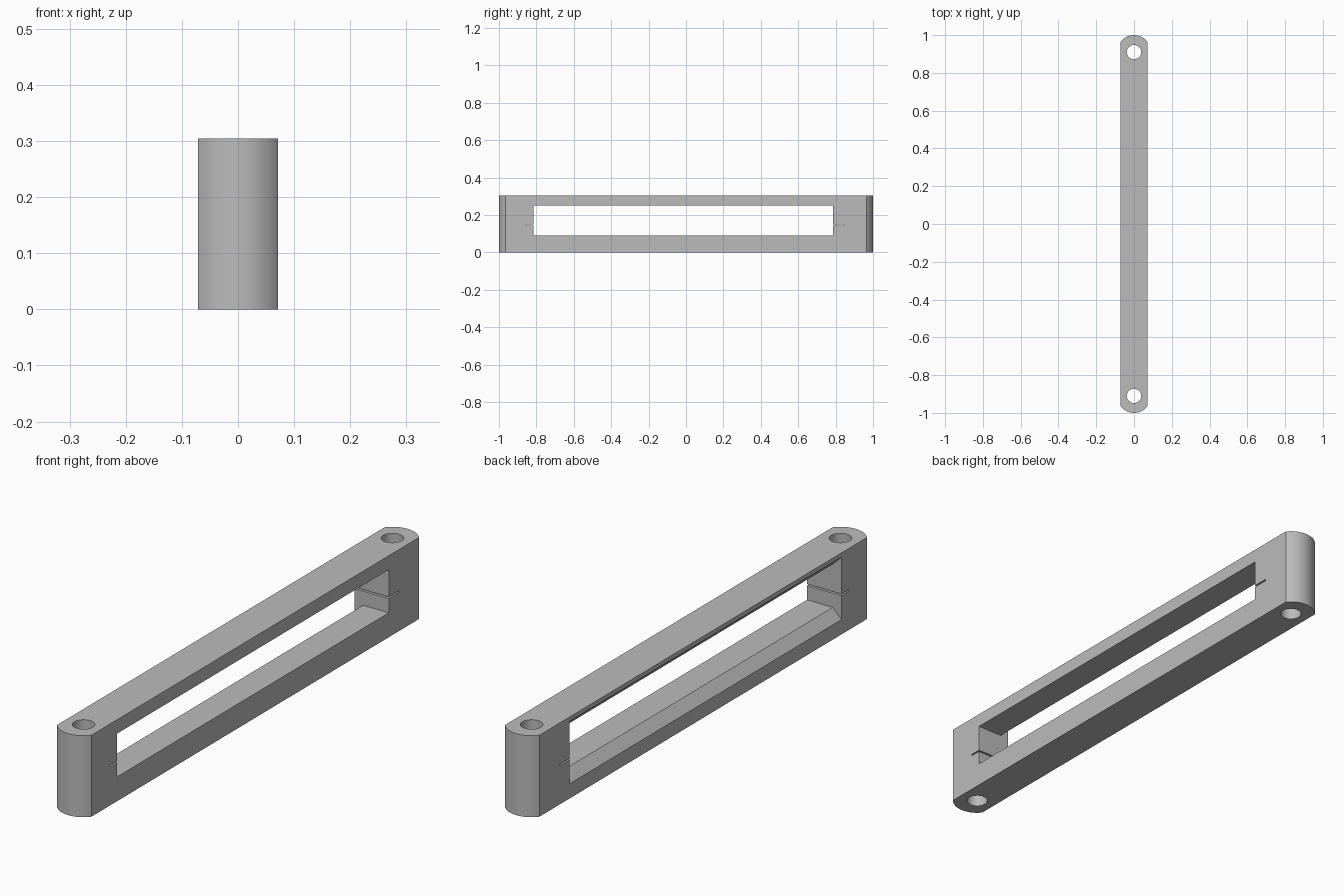
import bpy
import bmesh
from math import asin, sin, cos, pi, radians
from mathutils import Matrix

cube = bpy.data.objects.get("Cube")
if cube:
    bpy.data.objects.remove(cube, do_unlink=True)

HALF_WIDTH = 0.071
HEIGHT = 0.304
HOLE_Y = 0.91
END_RADIUS = 0.09

grey = bpy.data.materials.new("plain grey")
grey.use_nodes = True
colour = (0.5, 0.5, 0.5, 1)
grey.diffuse_color = colour
grey.node_tree.nodes["Principled BSDF"].inputs["Base Color"].default_value = colour


def prism(name, points, depth):
    """Extrude a closed 3D outline along the given vector."""
    bm = bmesh.new()
    face = bm.faces.new([bm.verts.new(p) for p in points])
    extruded = bmesh.ops.extrude_face_region(bm, geom=[face])["geom"]
    moved = [g for g in extruded if isinstance(g, bmesh.types.BMVert)]
    bmesh.ops.translate(bm, verts=moved, vec=depth)
    bmesh.ops.recalc_face_normals(bm, faces=bm.faces)
    mesh = bpy.data.meshes.new(name)
    bm.to_mesh(mesh)
    bm.free()
    mesh.materials.append(grey)
    obj = bpy.data.objects.new(name, mesh)
    bpy.context.collection.objects.link(obj)
    return obj


def cut(target, cutter):
    """Subtract the cutter from the target, then discard it."""
    mod = target.modifiers.new("cut", "BOOLEAN")
    mod.operation = "DIFFERENCE"
    mod.solver = "EXACT"
    mod.object = cutter
    bpy.context.view_layer.objects.active = target
    bpy.ops.object.modifier_apply(modifier=mod.name)
    bpy.data.objects.remove(cutter, do_unlink=True)


# Long bar with a shallow arc at each end
spread = asin(HALF_WIDTH / END_RADIUS)
steps = 24
outline = []
for side in (1, -1):
    for i in range(steps + 1):
        a = spread - 2 * spread * i / steps
        outline.append((side * END_RADIUS * sin(a),
                        side * (HOLE_Y + END_RADIUS * cos(a)), 0))
frame = prism("slotted_frame", outline, (0, 0, HEIGHT))

# Window, with its long edges bevelled on one side only
win_front, win_back = -0.815, 0.787
low, high, bevel = 0.091, 0.252, 0.036
inner = bevel - HALF_WIDTH
flare = 0.02
section = [(0.1, low), (0.1, high), (inner, high),
           (-HALF_WIDTH - flare, high + bevel + flare),
           (-HALF_WIDTH - flare, low - bevel - flare), (inner, low)]
cut(frame, prism("window_cutter", [(x, win_front, z) for x, z in section],
                 (0, win_back - win_front, 0)))

# Thin slits running into both window ends
for start, end in ((-0.857, win_front + 0.02), (win_back - 0.02, 0.847)):
    slit = [(-0.1, start, 0.144), (-0.1, end, 0.144),
            (-0.1, end, 0.150), (-0.1, start, 0.150)]
    cut(frame, prism("slit_cutter", slit, (0.2, 0, 0)))

# Vertical screw hole at each end
for y in (-HOLE_Y, HOLE_Y):
    ring = [(0.038 * cos(2 * pi * i / 48), y + 0.038 * sin(2 * pi * i / 48), -0.1)
            for i in range(48)]
    cut(frame, prism("hole_cutter", ring, (0, 0, HEIGHT + 0.2)))

# Smooth the rounded walls, keep the edges crisp
bpy.ops.object.select_all(action="DESELECT")
frame.select_set(True)
bpy.context.view_layer.objects.active = frame
bpy.ops.object.shade_smooth_by_angle(angle=radians(30))
